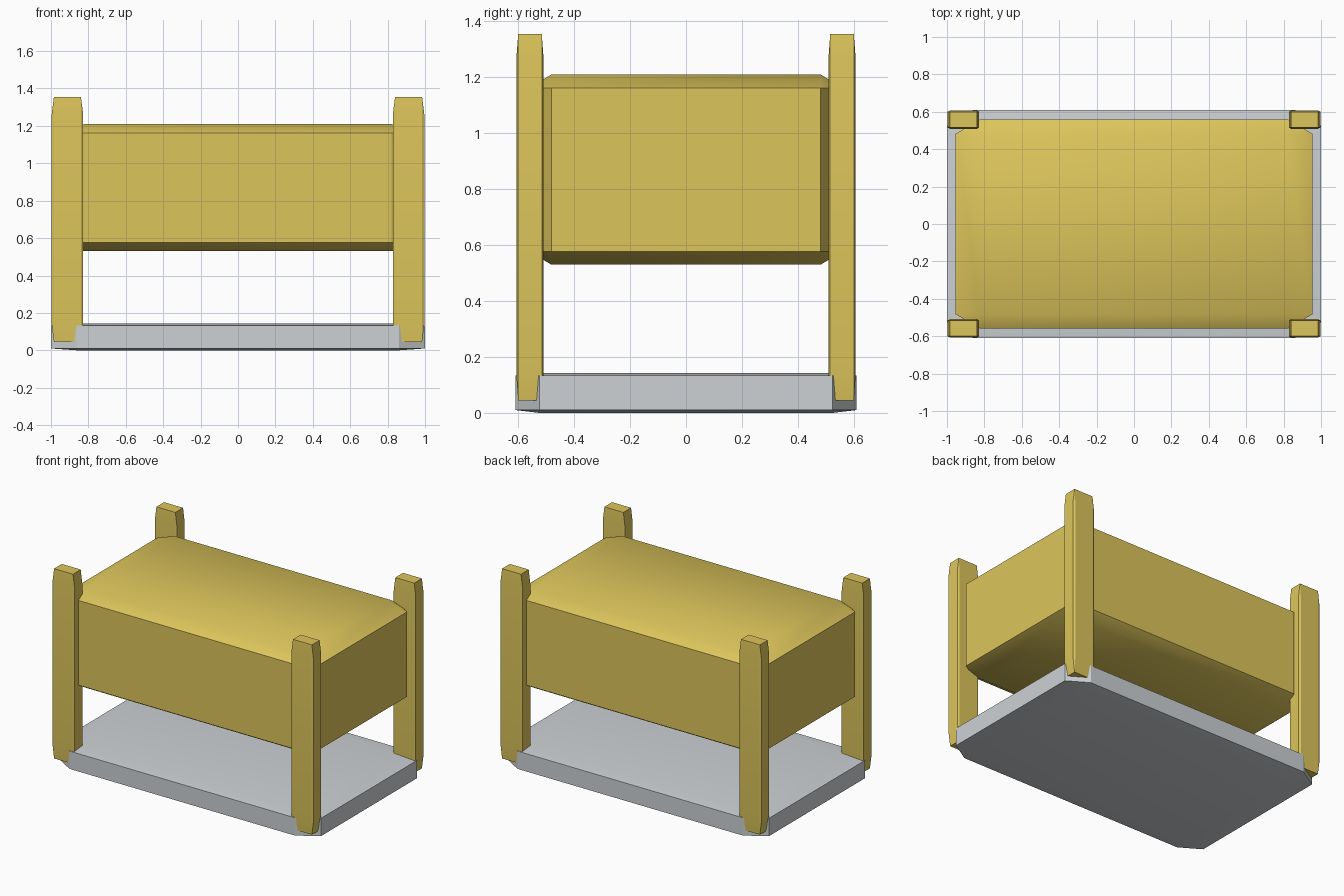
import bpy, bmesh, math
from mathutils import Vector

cube = bpy.data.objects.get("Cube")
if cube:
    bpy.data.objects.remove(cube, do_unlink=True)


def make_material(name, rgb):
    mat = bpy.data.materials.new(name)
    mat.use_nodes = True
    mat.diffuse_color = (*rgb, 1)
    mat.node_tree.nodes["Principled BSDF"].inputs["Base Color"].default_value = (*rgb, 1)
    return mat


yellow = make_material("mustard yellow", (0.72, 0.56, 0.105))
grey = make_material("light grey", (0.61, 0.64, 0.66))


def chamfered_box(name, low, high, mat):
    """Bevelled cube stretched to the given bounds, so the bevel stretches too."""
    low, high = Vector(low), Vector(high)
    bm = bmesh.new()
    bmesh.ops.create_cube(bm, size=2)
    bmesh.ops.bevel(bm, geom=bm.edges[:], offset=0.14, segments=1,
                    affect='EDGES', clamp_overlap=True)
    bmesh.ops.scale(bm, vec=(high - low) / 2, verts=bm.verts)
    mesh = bpy.data.meshes.new(name)
    bm.to_mesh(mesh)
    bm.free()
    mesh.materials.append(mat)
    obj = bpy.data.objects.new(name, mesh)
    obj.location = (low + high) / 2
    bpy.context.collection.objects.link(obj)
    bpy.ops.object.select_all(action='DESELECT')
    obj.select_set(True)
    bpy.context.view_layer.objects.active = obj
    bpy.ops.object.shade_smooth_by_angle(angle=math.radians(30))
    return obj


# Base slab and raised box
chamfered_box("base_slab", (-1, -0.61, 0), (1, 0.61, 0.143), grey)
chamfered_box("raised_box", (-0.955, -0.56, 0.53), (0.955, 0.56, 1.21), yellow)

# Four corner posts
post_size = Vector((0.168, 0.098, 1.31))
for side, sx in (("left", 1), ("right", -1)):
    for end, sy in (("front", -1), ("back", 1)):
        centre = Vector((sx * 0.912, sy * 0.558, 0.7))
        chamfered_box(f"{end}_{side}_post", centre - post_size / 2,
                      centre + post_size / 2, yellow)
